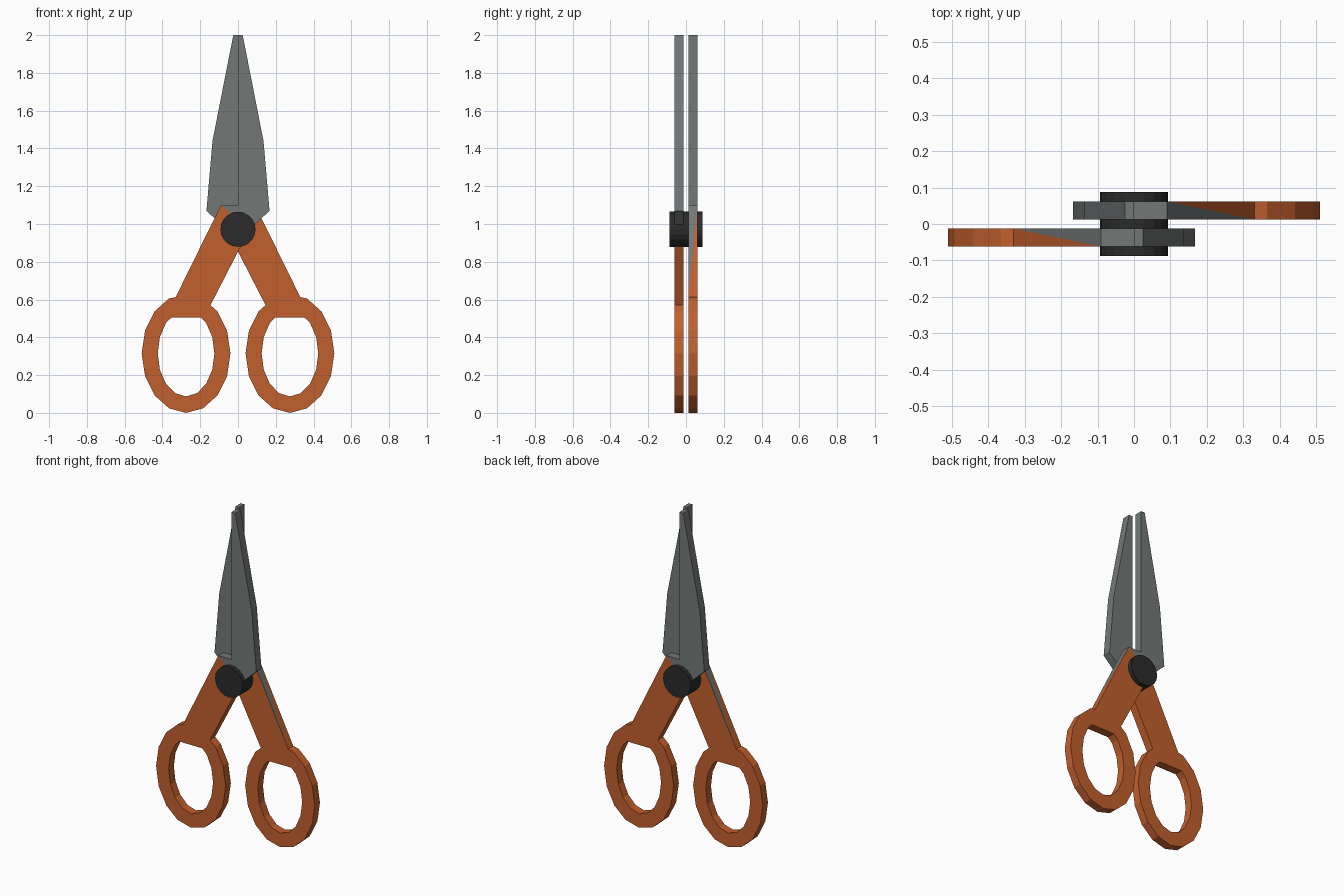
import bpy, bmesh
from math import sin, cos, tau, radians
from mathutils import Matrix

if "Cube" in bpy.data.objects:
    bpy.data.objects.remove(bpy.data.objects["Cube"])

GAP, OUT = -0.012, -0.062   # inner and outer planes of one half


def material(name, rgb):
    m = bpy.data.materials.new(name)
    m.diffuse_color = (*rgb, 1)
    m.use_nodes = True
    m.node_tree.nodes["Principled BSDF"].inputs["Base Color"].default_value = m.diffuse_color
    return m


orange = material("orange_plastic", (0.54, 0.115, 0.026))
steel = material("grey_steel", (0.17, 0.19, 0.187))
black = material("black_screw", (0.024, 0.024, 0.025))


def oval(rx, rz, n=16, cx=-0.275, cz=0.315):
    return [(cx + rx * cos(tau * i / n), cz + rz * sin(tau * i / n)) for i in range(n)]


def scissor_half(name, sign):
    # finger ring outline; two points become the joints with the shank
    outer = oval(0.235, 0.315)
    outer[3], outer[4] = (-0.146, 0.57), (-0.33, 0.613)
    # finger hole with a flat top
    inner = oval(0.15, 0.228)
    inner[3], inner[4], inner[5] = (-0.198, 0.505), (-0.275, 0.505), (-0.352, 0.505)
    # blade, from the shank shoulder round to the cutting edge
    blade = [(-0.09, 1.1), (0.06, 0.97), (0.167, 1.07), (0.135, 1.44),
             (0.025, 2.0), (0.0, 2.0), (0.0, 1.1)]
    pts = outer + inner + blade

    # flat regions: ring, shank (orange) and blade (steel)
    regions = [((i, (i + 1) % 16, 16 + (i + 1) % 16, 16 + i), 0) for i in range(16)]
    regions += [((4, 3, 33, 32), 0), (tuple(range(32, 39)), 1)]

    bm = bmesh.new()
    front = [bm.verts.new((sign * x, sign * OUT, z)) for x, z in pts]
    back = [bm.verts.new((sign * x, sign * GAP, z)) for x, z in pts]

    def face(verts, mat):
        bm.faces.new(verts).material_index = mat

    rims = {}
    for idx, mat in regions:
        face([front[i] for i in idx], mat)
        face([back[i] for i in reversed(idx)], mat)
        for a, b in zip(idx, idx[1:] + idx[:1]):
            rims.setdefault(frozenset((a, b)), []).append((a, b, mat))

    # side walls along every edge used once
    for key, uses in rims.items():
        if len(uses) > 1:
            continue
        a, b, mat = uses[0]
        if key == frozenset((4, 32)):
            # outer shank wall is split diagonally between the two colours
            face([front[4], front[32], back[4]], 0)
            face([front[32], back[32], back[4]], 1)
        else:
            face([front[b], front[a], back[a], back[b]], mat)

    bmesh.ops.recalc_face_normals(bm, faces=bm.faces[:])
    me = bpy.data.meshes.new(name)
    bm.to_mesh(me)
    bm.free()
    me.materials.append(orange)
    me.materials.append(steel)
    bpy.context.collection.objects.link(bpy.data.objects.new(name, me))


scissor_half("front_blade_and_handle", 1)
scissor_half("back_blade_and_handle", -1)

# pivot screw through both halves
bm = bmesh.new()
bmesh.ops.create_cone(bm, cap_ends=True, segments=20, radius1=0.093, radius2=0.093, depth=0.176,
                      matrix=Matrix.Translation((0, 0, 0.972)) @ Matrix.Rotation(radians(90), 4, 'X'))
me = bpy.data.meshes.new("pivot_screw")
bm.to_mesh(me)
bm.free()
me.materials.append(black)
bpy.context.collection.objects.link(bpy.data.objects.new("pivot_screw", me))
